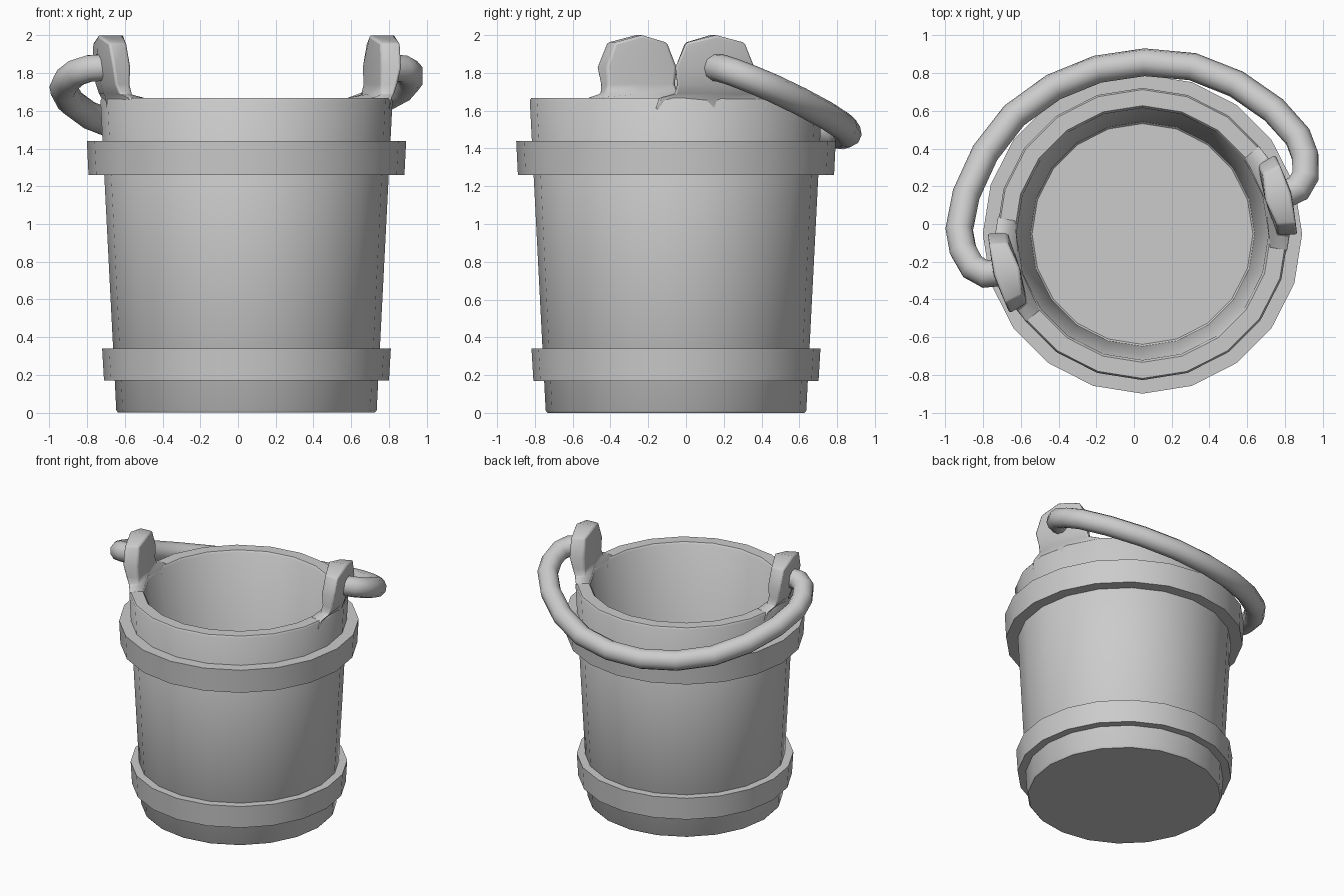
import bpy, bmesh, math

if "Cube" in bpy.data.objects:
    bpy.data.objects.remove(bpy.data.objects["Cube"])

CX, CY = 0.045, -0.053          # bucket axis
SIDES = 20
TURN = math.radians(15.3)       # handle axis direction around the bucket


def polar(r, a, z):
    return (CX + r * math.cos(a), CY + r * math.sin(a), z)


def finish(name, bm, angle=40):
    bmesh.ops.recalc_face_normals(bm, faces=bm.faces)
    me = bpy.data.meshes.new(name)
    bm.to_mesh(me)
    bm.free()
    ob = bpy.data.objects.new(name, me)
    bpy.context.collection.objects.link(ob)
    smooth(ob, angle)
    return ob


def smooth(ob, angle):
    bpy.ops.object.select_all(action='DESELECT')
    ob.select_set(True)
    bpy.context.view_layer.objects.active = ob
    bpy.ops.object.shade_smooth_by_angle(angle=math.radians(angle))


def lathe(name, profile, closed):
    """Spin (radius, z) points; open profiles are capped at both ends."""
    bm = bmesh.new()
    rings = [[bm.verts.new(polar(r, 2 * math.pi * i / SIDES, z)) for i in range(SIDES)]
             for r, z in profile]
    n = len(rings)
    for k in range(n if closed else n - 1):
        a, b = rings[k], rings[(k + 1) % n]
        for i in range(SIDES):
            j = (i + 1) % SIDES
            bm.faces.new((a[i], a[j], b[j], b[i]))
    if not closed:
        bm.faces.new(rings[0])
        bm.faces.new(rings[-1])
    return finish(name, bm)


# Tapered bucket wall with floor
lathe("bucket_body", [(0.68, 0.0), (0.69, 0.012), (0.774, 1.655), (0.765, 1.668),
                      (0.68, 1.668), (0.668, 1.655), (0.595, 0.18), (0.585, 0.17)], False)

# Hoops
lathe("lower_hoop", [(0.69, 0.17), (0.755, 0.17), (0.765, 0.34), (0.69, 0.34)], True)
lathe("upper_hoop", [(0.74, 1.26), (0.837, 1.26), (0.846, 1.44), (0.74, 1.44)], True)


# Handle ears: rows of (edge z, middle z, half angle, outer radius)
EAR = [(1.60, 1.60, 24, 0.765), (1.668, 1.668, 22, 0.775), (1.69, 1.69, 15.8, 0.783),
       (1.74, 1.74, 14.8, 0.80), (1.83, 1.83, 15.5, 0.82), (1.96, 2.0, 11.5, 0.815)]


def ear(name, turn):
    bm = bmesh.new()
    loops = []
    for k, (ze, zm, half, ro) in enumerate(EAR):
        h = math.radians(half)
        edge_in = 0.68 if k < 2 else 0.715
        mid_in = 0.675
        loops.append([bm.verts.new(polar(r, turn + s * h, z)) for r, s, z in
                      ((ro, -1, ze), (ro, 0, zm), (ro, 1, ze),
                       (edge_in, 1, ze), (mid_in, 0, zm), (edge_in, -1, ze))])
    for a, b in zip(loops, loops[1:]):
        for i in range(6):
            j = (i + 1) % 6
            bm.faces.new((a[i], a[j], b[j], b[i]))
    for l in (loops[0], loops[-1]):
        bm.faces.new((l[0], l[1], l[4], l[5]))
        bm.faces.new((l[1], l[2], l[3], l[4]))
    ob = finish(name, bm, 60)
    bev = ob.modifiers.new("soft_edges", 'BEVEL')
    bev.width = 0.012
    bev.segments = 2
    bev.limit_method = 'ANGLE'
    bev.angle_limit = math.radians(50)


ear("right_ear", TURN)
ear("left_ear", TURN + math.pi)

# Swung-down bail handle: half path in the handle frame, mirrored
half = [(0.76, 0.0), (0.86, 0.015), (0.915, 0.07), (0.94, 0.17), (0.93, 0.28), (0.845, 0.45),
        (0.69, 0.635), (0.49, 0.785), (0.25, 0.875)]
path = half + [(0.0, 0.905)] + [(-u, v) for u, v in reversed(half)]
cu = bpy.data.curves.new("handle", 'CURVE')
cu.dimensions = '3D'
cu.bevel_depth = 0.074
cu.bevel_resolution = 3
cu.use_fill_caps = True
sp = cu.splines.new('POLY')
sp.points.add(len(path) - 1)
c, s = math.cos(TURN), math.sin(TURN)
for p, (u, v) in zip(sp.points, path):
    p.co = (CX + u * c - v * s, CY + u * s + v * c, 1.83 - 0.4 * v, 1)
handle = bpy.data.objects.new("handle", cu)
bpy.context.collection.objects.link(handle)
bpy.ops.object.select_all(action='DESELECT')
handle.select_set(True)
bpy.context.view_layer.objects.active = handle
bpy.ops.object.convert(target='MESH')
smooth(bpy.context.view_layer.objects.active, 50)
